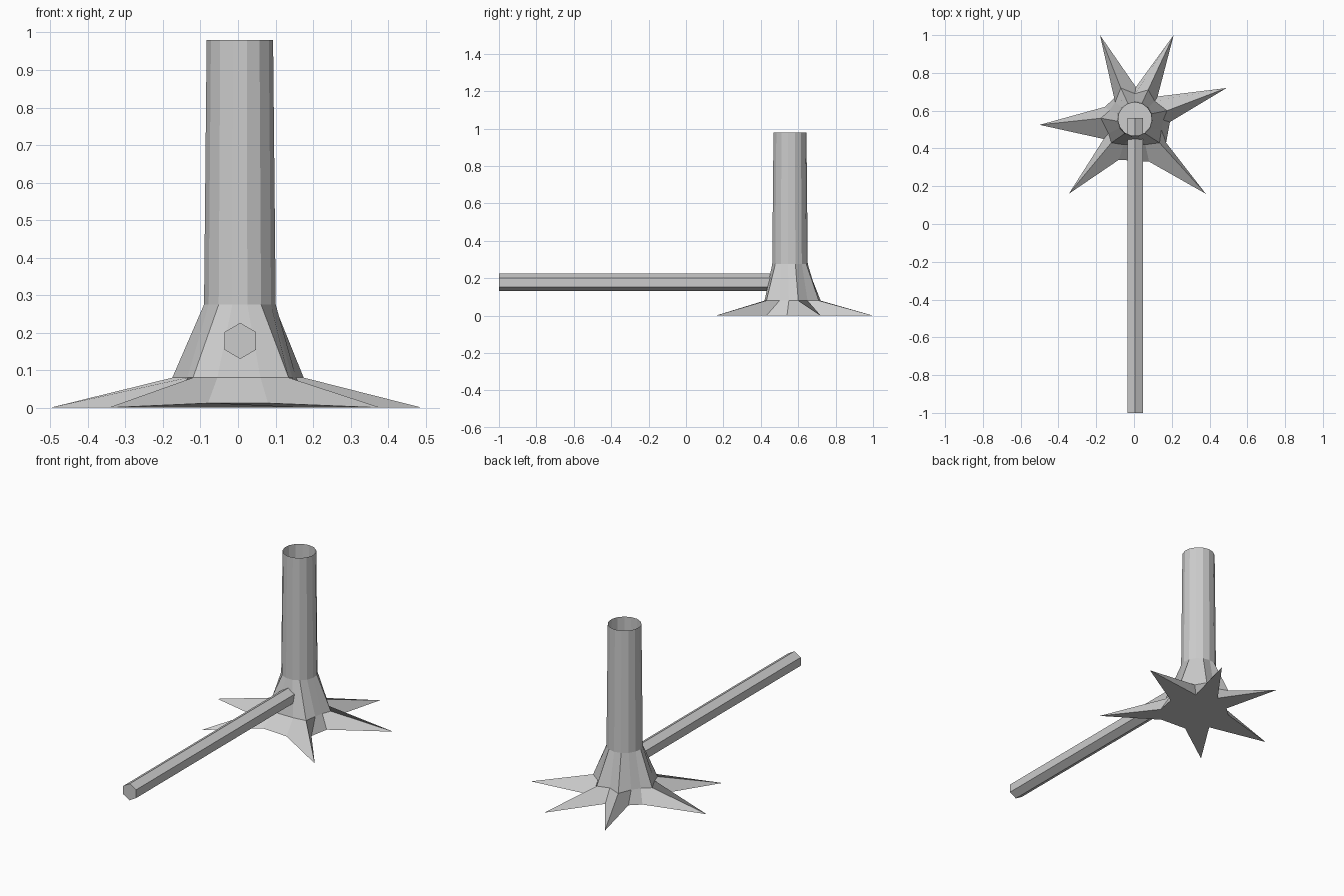
import bpy, bmesh, math

if "Cube" in bpy.data.objects:
    bpy.data.objects.remove(bpy.data.objects["Cube"])

CX, CY = 0.005, 0.555   # trunk axis

grey = bpy.data.materials.new("plain grey")
grey.diffuse_color = (0.6, 0.6, 0.6, 1)
grey.use_nodes = True
grey.node_tree.nodes["Principled BSDF"].inputs["Base Color"].default_value = grey.diffuse_color


def finish(bm, name):
    bmesh.ops.recalc_face_normals(bm, faces=bm.faces)
    mesh = bpy.data.meshes.new(name)
    bm.to_mesh(mesh)
    bm.free()
    mesh.materials.append(grey)
    obj = bpy.data.objects.new(name, mesh)
    bpy.context.collection.objects.link(obj)
    return obj


# Root columns, counter-clockwise: ground x, y, z and shoulder x, y
columns = [
    (0.17, 0.43, 0, 0.145, 0.50),
    (0.19, 0.54, 0, 0.155, 0.55),
    (0.49, 0.72, 0, 0.175, 0.60),        # root tip
    (0.125, 0.675, 0, 0.11, 0.65),
    (0.21, 1.0, 0, 0.075, 0.71),         # root tip
    (0.01, 0.725, 0, 0.005, 0.69),
    (-0.18, 1.0, 0, -0.07, 0.72),        # root tip
    (-0.10, 0.67, 0, -0.10, 0.645),
    (-0.155, 0.62, 0, -0.13, 0.60),
    (-0.50, 0.525, 0, -0.175, 0.56),     # root tip
    (-0.16, 0.45, 0, -0.135, 0.48),
    (-0.345, 0.16, 0, -0.12, 0.43),      # root tip
    (-0.08, 0.34, 0.012, -0.055, 0.42),
    (0.08, 0.33, 0.012, 0.06, 0.42),
    (0.38, 0.16, 0, 0.135, 0.43),        # root tip
]
n = len(columns)


def circle(r, z):
    return [(CX + r * math.cos(a), CY + r * math.sin(a), z)
            for a in (math.radians(-30 + 360 * i / n) for i in range(n))]


# Hollow trunk with spreading roots: star base, shoulder, collar, open rim
bm = bmesh.new()
rings = [
    [c[:3] for c in columns],
    [(c[3], c[4], 0.08) for c in columns],
    circle(0.096, 0.275),
    circle(0.089, 0.98),
]
rings = [[bm.verts.new(p) for p in ring] for ring in rings]
for low, high in zip(rings, rings[1:]):
    for i in range(n):
        j = (i + 1) % n
        bm.faces.new((low[i], low[j], high[j], high[i]))
bm.faces.new(rings[0][::-1])
finish(bm, "trunk_with_roots")

# Long hexagonal branch reaching forward from the trunk core
bm = bmesh.new()
ends = []
for y in (-1.0, 0.56):
    ends.append([bm.verts.new((0.006 + 0.048 * math.sin(k * math.pi / 3), y,
                               0.178 + 0.048 * math.cos(k * math.pi / 3)))
                 for k in range(6)])
for k in range(6):
    j = (k + 1) % 6
    bm.faces.new((ends[0][k], ends[0][j], ends[1][j], ends[1][k]))
for end in ends:
    bm.faces.new(end)
finish(bm, "branch")
